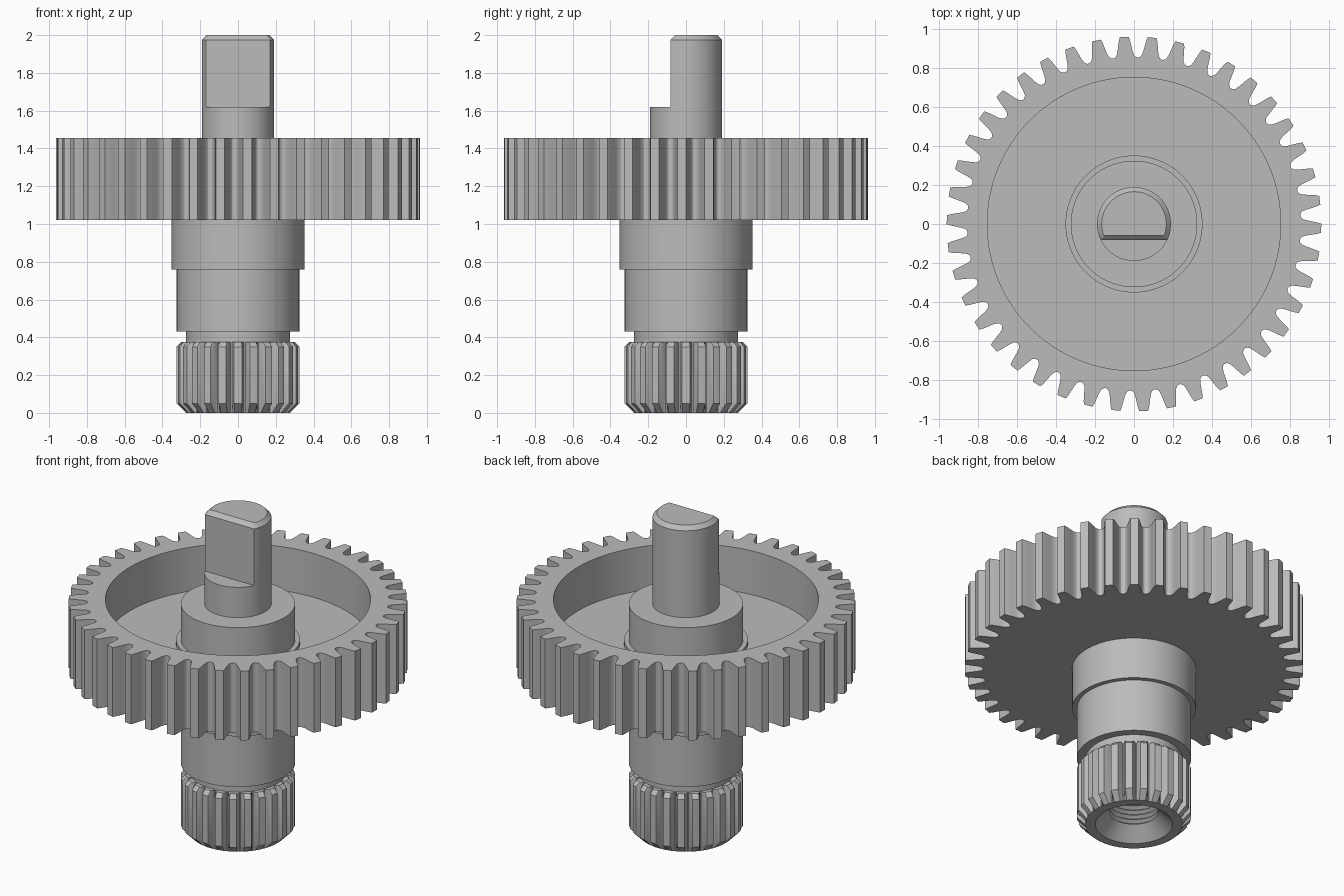
import bpy, bmesh
from math import cos, sin, pi, radians

cube = bpy.data.objects.get("Cube")
if cube:
    bpy.data.objects.remove(cube, do_unlink=True)

steel = bpy.data.materials.new("plain grey steel")
steel.use_nodes = True
GREY = (0.5, 0.5, 0.5, 1)
steel.diffuse_color = GREY
steel.node_tree.nodes["Principled BSDF"].inputs["Base Color"].default_value = GREY

SEGMENTS = 96
ROUND = [2 * pi * i / SEGMENTS for i in range(SEGMENTS)]


def circle(r, z, angles=ROUND):
    return [(r * cos(a), r * sin(a), z) for a in angles]


def loft(name, rings, closed=False, cap_start=False, cap_end=False):
    """Skin a stack of rings that share one point count."""
    bm = bmesh.new()
    loops = [[bm.verts.new(p) for p in ring] for ring in rings]
    pairs = list(zip(loops, loops[1:]))
    if closed:
        pairs.append((loops[-1], loops[0]))
    for a, b in pairs:
        for i in range(len(a)):
            j = (i + 1) % len(a)
            bm.faces.new((a[i], a[j], b[j], b[i]))
    if cap_start:
        bm.faces.new(loops[0][::-1])
    if cap_end:
        bm.faces.new(loops[-1])
    bmesh.ops.remove_doubles(bm, verts=bm.verts[:], dist=1e-5)
    bmesh.ops.recalc_face_normals(bm, faces=bm.faces[:])
    mesh = bpy.data.meshes.new(name)
    bm.to_mesh(mesh)
    bm.free()
    mesh.materials.append(steel)
    obj = bpy.data.objects.new(name, mesh)
    bpy.context.collection.objects.link(obj)
    bpy.ops.object.select_all(action='DESELECT')
    obj.select_set(True)
    bpy.context.view_layer.objects.active = obj
    bpy.ops.object.shade_smooth_by_angle(angle=radians(25))
    return obj


def toothed(count, half_tooth, phase=0):
    """Outline as (angle, radius) from half a tooth: (pitch fraction, radius)."""
    full = [(-f, r) for f, r in reversed(half_tooth)] + half_tooth
    pitch = 2 * pi / count
    return [(phase + (k + f) * pitch, r) for k in range(count) for f, r in full]


# Large gear wheel with a recessed upper face
half_tooth = [(0.16, 0.963), (0.205, 0.943), (0.25, 0.915), (0.29, 0.89),
              (0.34, 0.87), (0.41, 0.86), (0.47, 0.857)]
outline = toothed(42, half_tooth, radians(-1.3))
gear_angles = [a for a, r in outline]


def gear_ring(z):
    return [(r * cos(a), r * sin(a), z) for a, r in outline]


loft("gear_wheel", [
    circle(0.3, 1.02, gear_angles), gear_ring(1.02), gear_ring(1.455),
    circle(0.754, 1.455, gear_angles), circle(0.754, 1.18, gear_angles),
    circle(0.3, 1.18, gear_angles)], closed=True)

# Stepped hub: neck, sleeve, collar and upper boss
hub = [(0.17, 0.374), (0.275, 0.374), (0.275, 0.43), (0.325, 0.43),
       (0.325, 0.76), (0.352, 0.76), (0.352, 1.205), (0.325, 1.205),
       (0.325, 1.43), (0.17, 1.43)]
loft("stepped_hub", [circle(r, z) for r, z in hub], closed=True)

# Splined end with chamfered rims and a threaded bore
spline = toothed(24, [(0.1, 0.325), (0.24, 0.325), (0.31, 0.308),
                      (0.38, 0.291), (0.45, 0.275)])
spline_angles = [a for a, r in spline]


def spline_ring(limit, z):
    return [(min(r, limit) * cos(a), min(r, limit) * sin(a), z) for a, r in spline]


rings = [circle(0.17, 0.375, spline_angles),
         spline_ring(0.3, 0.375), spline_ring(0.325, 0.35),
         spline_ring(0.325, 0.05), spline_ring(0.275, 0),
         circle(0.22, 0, spline_angles)]
for i in range(16):
    z = 0.08 + 0.03 * i
    rings.append(circle(0.138, z, spline_angles))
    rings.append(circle(0.158, z + 0.015, spline_angles))
loft("splined_end", rings, cap_end=True)


# Output shaft with a flat on the front
def d_ring(r, flat, z):
    return [(x, max(y, -flat), z) for x, y, z in circle(r, z)]


loft("output_shaft", [
    circle(0.19, 1.4), circle(0.19, 1.62), d_ring(0.19, 0.083, 1.62),
    d_ring(0.19, 0.083, 1.975), d_ring(0.166, 0.058, 2)],
    cap_start=True, cap_end=True)
